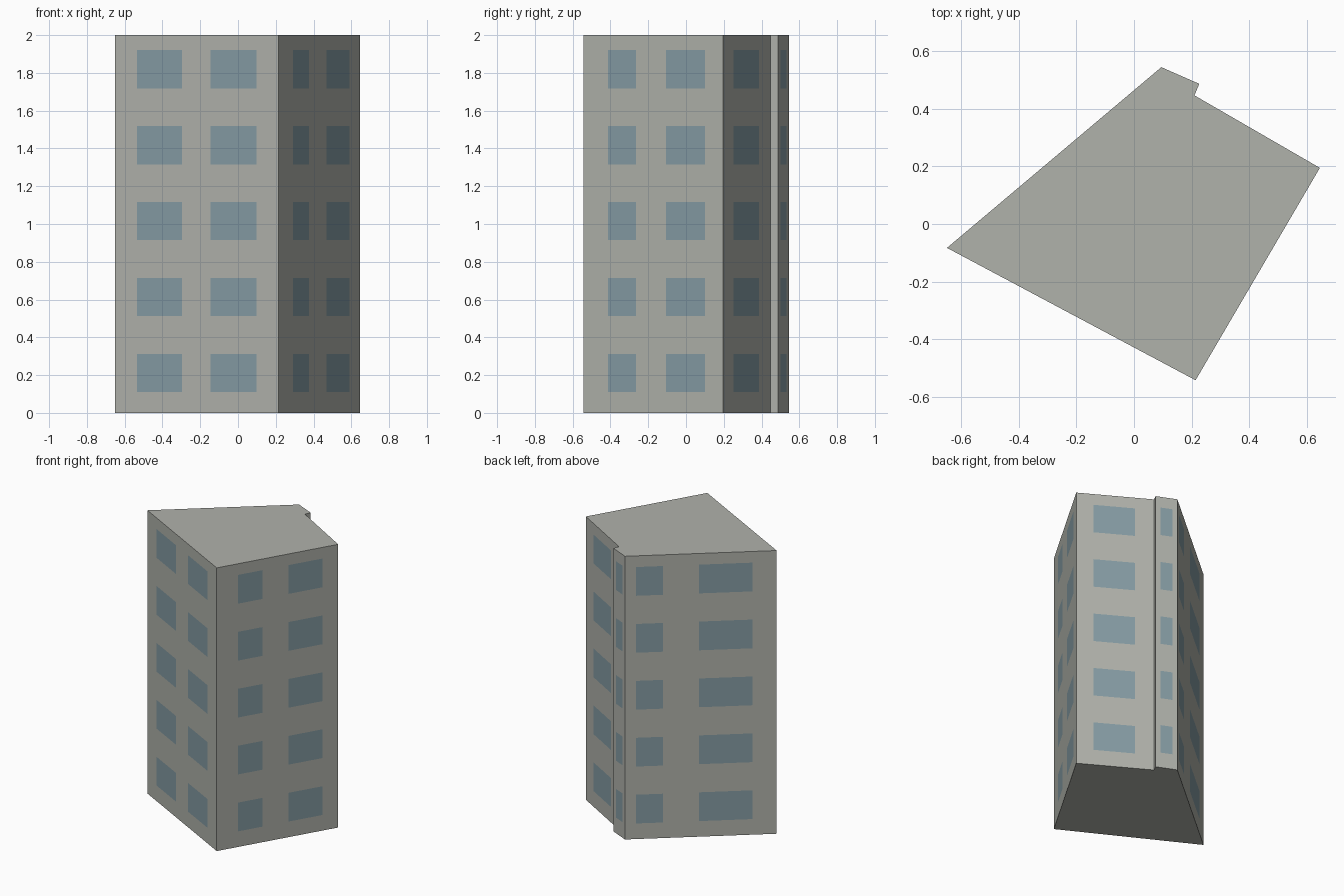
import bpy, bmesh
from mathutils import Vector

cube = bpy.data.objects.get("Cube")
if cube:
    bpy.data.objects.remove(cube, do_unlink=True)


def make_material(name, rgb):
    mat = bpy.data.materials.new(name)
    mat.use_nodes = True
    colour = (*rgb, 1.0)
    mat.diffuse_color = colour
    mat.node_tree.nodes["Principled BSDF"].inputs["Base Color"].default_value = colour
    return mat


WALL, GLASS = 0, 1
materials = [make_material("grey_concrete", (0.434, 0.445, 0.407)),
             make_material("blue_grey_glass", (0.235, 0.332, 0.371))]

HEIGHT, FLOORS = 2.0, 5
SILL, STOREY, WINDOW_HEIGHT = 0.11, 0.402, 0.203

# Each wall: its starting corner, then window edges as fractions along the wall
walls = [
    ((-0.65, -0.083), (0.133, 0.41, 0.584, 0.867)),
    ((0.214, -0.543), (0.177, 0.376, 0.592, 0.872)),
    ((0.646, 0.195), (0.225, 0.758)),
    ((0.21, 0.447), ()),
    ((0.227, 0.487), (0.22, 0.77)),
    ((0.095, 0.545), (0.072, 0.25, 0.487, 0.842)),
]

# Horizontal cut heights: window sills and heads between floor and roof
levels = [0.0]
for floor in range(FLOORS):
    sill = SILL + floor * STOREY
    levels += [sill, sill + WINDOW_HEIGHT]
levels.append(HEIGHT)

# Vertical cut lines around the whole outline, with a glass flag per strip
outline, glazed = [], []
for i, (corner, edges) in enumerate(walls):
    start = Vector(corner)
    end = Vector(walls[(i + 1) % len(walls)][0])
    for k, t in enumerate((0.0, *edges)):
        outline.append(start.lerp(end, t))
        glazed.append(k % 2 == 1)

# Walls as a grid of strips, with the window cells given the glass colour
bm = bmesh.new()
rings = [[bm.verts.new((p.x, p.y, z)) for p in outline] for z in levels]
count = len(outline)
for row in range(len(levels) - 1):
    low, high = rings[row], rings[row + 1]
    for c in range(count):
        n = (c + 1) % count
        face = bm.faces.new((low[c], low[n], high[n], high[c]))
        face.material_index = GLASS if glazed[c] and row % 2 == 1 else WALL

# Flat roof and underside
bm.faces.new(rings[-1])
bm.faces.new(list(reversed(rings[0])))
bm.normal_update()

mesh = bpy.data.meshes.new("apartment_tower")
bm.to_mesh(mesh)
bm.free()
for mat in materials:
    mesh.materials.append(mat)
tower = bpy.data.objects.new("apartment_tower", mesh)
bpy.context.collection.objects.link(tower)
